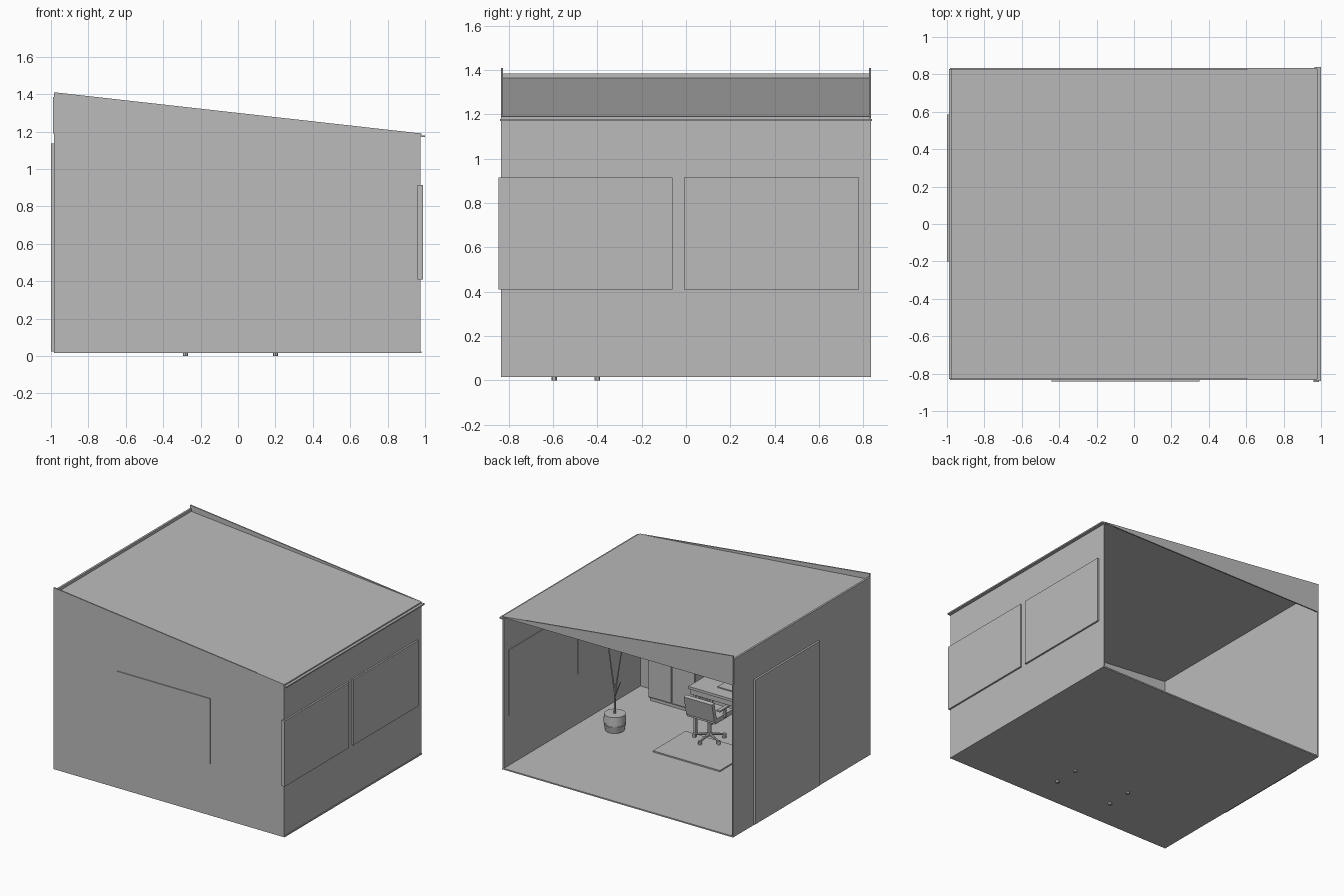
import bpy, bmesh, math
from mathutils import Vector

cube = bpy.data.objects.get("Cube")
if cube:
    bpy.data.objects.remove(cube, do_unlink=True)

grey = bpy.data.materials.new("plain grey")
grey.use_nodes = True
grey.diffuse_color = (0.5, 0.5, 0.5, 1)
grey.node_tree.nodes["Principled BSDF"].inputs["Base Color"].default_value = (0.5, 0.5, 0.5, 1)


def finish(name, bm):
    bmesh.ops.recalc_face_normals(bm, faces=bm.faces[:])
    mesh = bpy.data.meshes.new(name)
    bm.to_mesh(mesh)
    bm.free()
    mesh.materials.append(grey)
    ob = bpy.data.objects.new(name, mesh)
    bpy.context.collection.objects.link(ob)
    return ob


def box(name, x, y, z):
    """Box from three (low, high) ranges."""
    bm = bmesh.new()
    bmesh.ops.create_cube(bm, size=1)
    for v in bm.verts:
        v.co = [r[0] if c < 0 else r[1] for c, r in zip(v.co, (x, y, z))]
    return finish(name, bm)


def prism(name, outline, y):
    """Outline in x and z, pushed along y."""
    bm = bmesh.new()
    face = bm.faces.new([bm.verts.new((px, y[0], pz)) for px, pz in outline])
    new = bmesh.ops.extrude_face_region(bm, geom=[face])["geom"]
    for g in new:
        if isinstance(g, bmesh.types.BMVert):
            g.co.y = y[1]
    return finish(name, bm)


def rod(name, start, end, r1, r2=None, sides=12):
    a, b = Vector(start), Vector(end)
    bm = bmesh.new()
    bmesh.ops.create_cone(bm, cap_ends=True, segments=sides, radius1=r1,
                          radius2=r1 if r2 is None else r2, depth=(b - a).length)
    turn = Vector((0, 0, 1)).rotation_difference(b - a)
    for v in bm.verts:
        v.co = turn @ v.co + (a + b) / 2
    return finish(name, bm)


# Floor and walls
LOW, HIGH, SILL = 1.19, 1.41, 0.015
box("floor", (-0.985, 0.98), (-0.835, 0.835), (SILL, 0.025))
prism("front_wall", [(-0.985, SILL), (0.975, SILL), (0.975, LOW), (-0.985, HIGH)], (-0.835, -0.825))
box("window_wall", (0.965, 0.975), (-0.83, 0.835), (SILL, 1.18))
box("door_wall", (-0.985, -0.975), (-0.83, 0.835), (SILL, LOW))
box("upper_door_wall", (-0.99, -0.975), (-0.83, 0.83), (LOW, 1.385))

# Roof, open-side gable and eave
prism("roof", [(0.98, 1.18), (0.98, 1.19), (-0.98, 1.365), (-0.98, 1.355)], (-0.83, 0.83))
prism("back_gable", [(0.975, LOW - 0.005), (0.975, LOW), (-0.985, HIGH), (-0.985, LOW - 0.005)], (0.825, 0.835))
box("eave", (0.965, 1.0), (-0.84, 0.84), (1.17, 1.18))

# Windows and door
PANE = (0.41, 0.915)
box("front_window", (-0.44, 0.35), (-0.842, -0.815), PANE)
for n, y in enumerate(((-0.845, -0.06), (-0.01, 0.78))):
    box(f"side_window_{n + 1}", (0.96, 0.988), y, PANE)
box("door", (-1.0, -0.973), (-0.2, 0.585), (0.025, 1.135))

# Desk
box("desk_top", (-0.32, 0.24), (-0.63, -0.37), (0.37, 0.39))
box("desk_apron", (-0.31, 0.23), (-0.62, -0.38), (0.33, 0.37))
for x in (-0.28, 0.2):
    for y in (-0.595, -0.4):
        rod("desk_leg", (x, y, 0), (x, y, 0.34), 0.013)
box("keyboard", (-0.14, 0.06), (-0.55, -0.47), (0.39, 0.398))

# Rug and low cabinet
box("rug", (-0.3, 0.27), (-0.38, 0.017), (0.025, 0.035))
box("cabinet", (0.38, 0.78), (-0.81, -0.66), (0.05, 0.36))
box("cabinet_base", (0.39, 0.77), (-0.8, -0.67), (0.025, 0.05))
for x in (0.385, 0.585):
    box("cabinet_door", (x, x + 0.19), (-0.66, -0.652), (0.06, 0.35))

# Swivel chair
CX, CY = 0.06, -0.37
for i in range(5):
    a = math.tau * i / 5 + 0.3
    tip = (CX + 0.11 * math.cos(a), CY + 0.11 * math.sin(a), 0.055)
    rod("chair_foot", (CX, CY, 0.075), tip, 0.011, 0.007, 8)
    rod("caster", (tip[0], tip[1], 0.03), (tip[0], tip[1], 0.06), 0.014)
rod("chair_column", (CX, CY, 0.06), (CX, CY, 0.22), 0.014)
box("chair_seat", (CX - 0.12, CX + 0.12), (-0.49, -0.27), (0.215, 0.25))
back = box("chair_back", (-0.12, 0.12), (-0.015, 0.015), (0, 0.15))
back.location = (CX, -0.275, 0.235)
back.rotation_euler.x = math.radians(-12)
for s in (-1, 1):
    x = CX + s * 0.125
    box("arm_post", (x - 0.008, x + 0.008), (-0.39, -0.37), (0.23, 0.3))
    box("armrest", (x - 0.014, x + 0.014), (-0.44, -0.3), (0.3, 0.312))

# Potted plant
PX, PY = 0.7, -0.135
rod("pot_lower", (PX, PY, 0.025), (PX, PY, 0.075), 0.068, 0.078, 24)
rod("pot_band", (PX, PY, 0.075), (PX, PY, 0.09), 0.074, 0.074, 24)
rod("pot_upper", (PX, PY, 0.09), (PX, PY, 0.15), 0.08, 0.075, 24)
rod("trunk", (PX, PY, 0.14), (PX, PY, 0.32), 0.008, 0.006, 8)
for dx, dy, z0, z1 in ((0.07, 0.02, 0.3, 0.85), (-0.06, -0.04, 0.3, 0.8), (-0.07, 0.03, 0.28, 0.42)):
    rod("branch", (PX, PY, z0), (PX + dx, PY + dy, z1), 0.006, 0.003, 8)

# Smooth the round parts, keeping edges sharp
bpy.ops.object.select_all(action="DESELECT")
for ob in bpy.context.scene.objects:
    if ob.name.startswith(("pot_", "chair_column", "desk_leg", "caster", "trunk", "branch")):
        ob.select_set(True)
        bpy.context.view_layer.objects.active = ob
bpy.ops.object.shade_smooth_by_angle()
